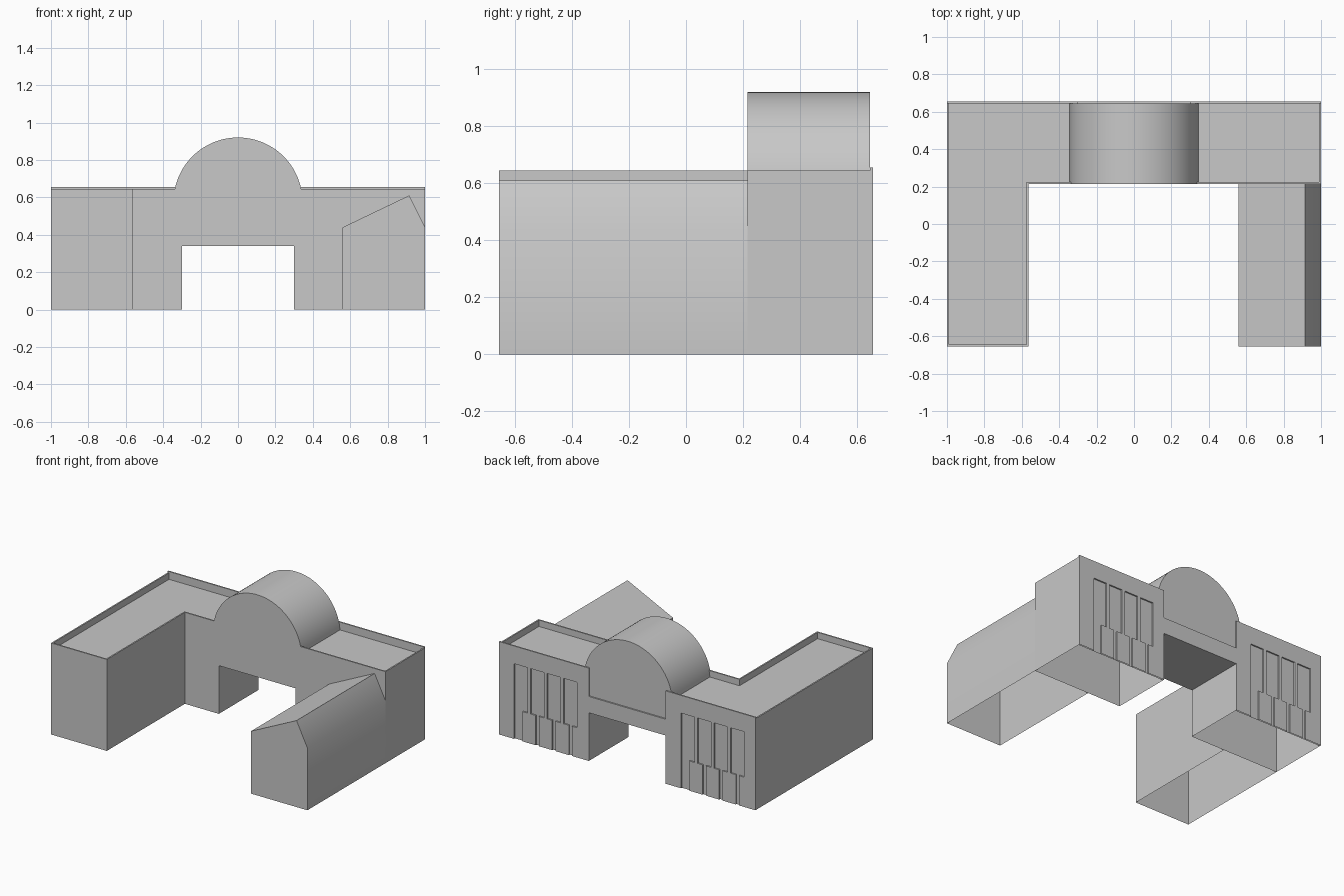
import bpy, bmesh, math

cube = bpy.data.objects.get("Cube")
if cube:
    bpy.data.objects.remove(cube, do_unlink=True)

# Single wall colour
GREY = (0.58, 0.58, 0.58, 1.0)
stone = bpy.data.materials.new("light_grey_stone")
stone.use_nodes = True
stone.diffuse_color = GREY
stone.node_tree.nodes["Principled BSDF"].inputs["Base Color"].default_value = GREY

# Main dimensions
FRONT, COURT, BACK, FACADE = -0.655, 0.215, 0.645, 0.655
ROOF, RIM = 0.60, 0.645
WING_IN = -0.565
DOOR_X, DOOR_Z = 0.30, 0.34
T = 0.01


def prism(name, outline, axis, lo, hi, smooth=False):
    """Extrude a closed outline along y (x,z points) or z (x,y points); open at the ground."""
    bm = bmesh.new()
    verts = [bm.verts.new((u, lo, v) if axis == "y" else (u, v, lo)) for u, v in outline]
    face = bm.faces.new(verts)
    ext = bmesh.ops.extrude_face_region(bm, geom=[face], use_keep_orig=True)
    moved = [g for g in ext["geom"] if isinstance(g, bmesh.types.BMVert)]
    step = (0, hi - lo, 0) if axis == "y" else (0, 0, hi - lo)
    bmesh.ops.translate(bm, verts=moved, vec=step)
    bmesh.ops.recalc_face_normals(bm, faces=bm.faces[:])
    ground = [f for f in bm.faces if all(abs(v.co.z) < 1e-5 for v in f.verts)]
    bmesh.ops.delete(bm, geom=ground, context="FACES_ONLY")
    mesh = bpy.data.meshes.new(name)
    bm.to_mesh(mesh)
    bm.free()
    mesh.materials.append(stone)
    obj = bpy.data.objects.new(name, mesh)
    bpy.context.collection.objects.link(obj)
    if smooth:
        bpy.ops.object.select_all(action="DESELECT")
        obj.select_set(True)
        bpy.context.view_layer.objects.active = obj
        bpy.ops.object.shade_smooth_by_angle(angle=math.radians(30))
    return obj


# Central range with a passage through it
prism("main_block", [(-1, 0), (-DOOR_X, 0), (-DOOR_X, DOOR_Z), (DOOR_X, DOOR_Z),
                     (DOOR_X, 0), (1, 0), (1, ROOF), (-1, ROOF)], "y", COURT, BACK)

# Flat-roofed wing
prism("flat_wing", [(-1, FRONT), (WING_IN, FRONT), (WING_IN, COURT), (-1, COURT)],
      "z", 0, ROOF)

# Parapet strip around the flat roofs
outer = [(-1, BACK), (-1, FRONT), (WING_IN, FRONT), (WING_IN, COURT), (1, COURT), (1, BACK)]
inner = [(1 - T, BACK), (1 - T, COURT + T), (WING_IN - T, COURT + T),
         (WING_IN - T, FRONT + T), (-1 + T, FRONT + T), (-1 + T, BACK)]
prism("parapet", outer + inner, "z", ROOF, RIM)

# Wing with an off-centre ridge
prism("pitched_wing", [(0.56, 0), (1, 0), (1, 0.44), (0.915, 0.61), (0.56, 0.44)],
      "y", FRONT, COURT, smooth=True)

# Barrel vault over the middle
R, SEG = 0.345, 48
vault = [(R * math.cos(math.pi * i / SEG), 0.575 + R * math.sin(math.pi * i / SEG))
         for i in range(SEG + 1)]
prism("barrel_vault", vault, "y", COURT, BACK, smooth=True)


# Rear facade plates, cut by tall bays between piers on pedestals
def facade(name, left, right, first_bay):
    bay, pitch, half, top, base = 0.105, 0.129, 0.052, 0.53, 0.21
    pts = [(left, FACADE), (left, 0)]
    for i in range(4):
        start = first_bay - i * pitch
        end = start - bay
        pier = end - (pitch - bay) / 2
        foot = start if i == 0 else pier + pitch - half
        pts.append((foot, 0))
        if i:
            pts += [(foot, base), (start, base)]
        pts += [(start, top), (end, top), (end, base),
                (pier + half, base), (pier + half, 0)]
    pts += [(right, 0), (right, FACADE)]
    prism(name, pts, "y", BACK, FACADE)


facade("left_rear_facade", 1, DOOR_X, 0.883)
facade("right_rear_facade", -DOOR_X, -1, -0.42)

# Lintel plate over the rear of the passage
prism("rear_lintel", [(-DOOR_X, DOOR_Z), (DOOR_X, DOOR_Z), (DOOR_X, 0.455), (-DOOR_X, 0.455)],
      "y", BACK, FACADE)
